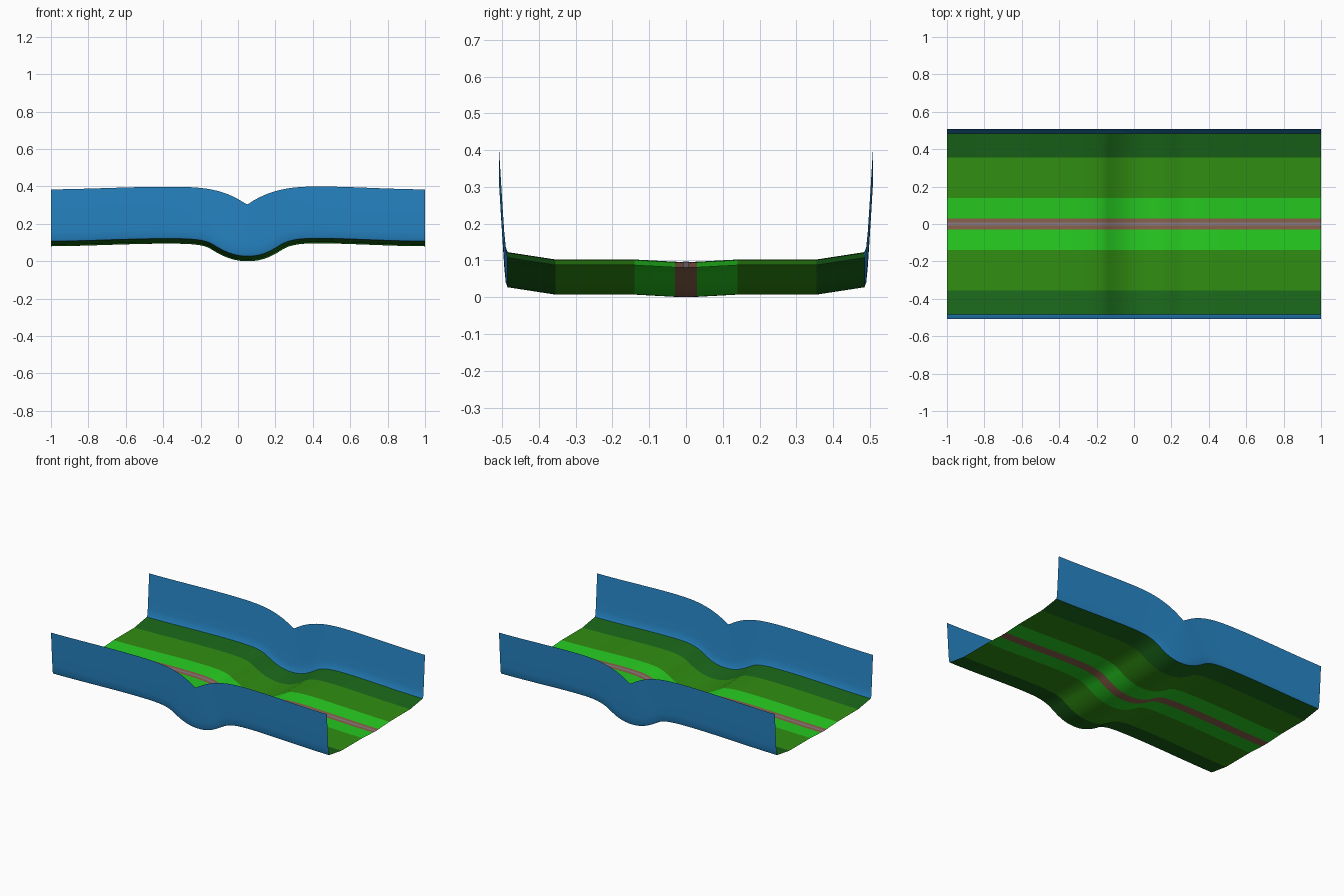
import bpy, bmesh
from mathutils import Vector
from mathutils.geometry import interpolate_bezier

if "Cube" in bpy.data.objects:
    bpy.data.objects.remove(bpy.data.objects["Cube"])

# Rail of the road in the x-z plane: each span is four bezier points
SPANS = [
    [(-1, .080), (-.8, .081), (-.56, .095), (-.36, .094)],
    [(-.36, .094), (-.25, .0935), (-.19, .09), (-.15, .068)],
    [(-.15, .068), (-.09, .030), (-.03, .0), (.05, .0)],
    [(.05, .0), (.13, .0), (.18, .025), (.24, .064)],
    [(.24, .064), (.29, .093), (.35, .0955), (.44, .0955)],
    [(.44, .0955), (.6, .095), (.8, .081), (1, .080)],
]
rail = []
for s in SPANS:
    pts = interpolate_bezier(*[Vector((x, 0, z)) for x, z in s], 17)
    rail += pts if not rail else pts[1:]


def frames():
    """Rail points paired with their upward normals."""
    out = []
    for i, p in enumerate(rail):
        if i in (0, len(rail) - 1):
            n = Vector((0, 0, 1))
        else:
            t = (rail[i + 1] - rail[i - 1]).normalized()
            n = Vector((-t.z, 0, t.x))
        out.append((p, n))
    return out


FRAMES = frames()


def material(name, rgb):
    m = bpy.data.materials.new(name)
    m.diffuse_color = (*rgb, 1)
    m.use_nodes = True
    m.node_tree.nodes["Principled BSDF"].inputs["Base Color"].default_value = m.diffuse_color
    return m


def sweep(name, profile, mat):
    """Sheet made by carrying a (y, height) profile along the rail."""
    bm = bmesh.new()
    rows = [[bm.verts.new(p + n * h + Vector((0, y, 0))) for y, h in profile]
            for p, n in FRAMES]
    for a, b in zip(rows, rows[1:]):
        for j in range(len(profile) - 1):
            f = bm.faces.new((a[j], b[j], b[j + 1], a[j + 1]))
            f.smooth = True
    me = bpy.data.meshes.new(name)
    bm.to_mesh(me)
    bm.free()
    me.materials.append(mat)
    ob = bpy.data.objects.new(name, me)
    bpy.context.collection.objects.link(ob)


def both_sides(name, profile, mat):
    sweep(name + "_back", profile, mat)
    sweep(name + "_front", [(-y, h) for y, h in reversed(profile)], mat)


# Central path and its thin centre line
sweep("dirt_path", [(-.03, .001), (0, 0), (.03, .001)],
      material("brown", (.25, .12, .07)))
sweep("centre_line", [(-.008, .0012), (.008, .0012)],
      material("grey_purple", (.25, .20, .23)))

# Grass strips, from the path outwards
both_sides("inner_grass", [(.03, .001), (.14, .007)],
           material("bright_green", (.02, .6, .015)))
both_sides("middle_grass", [(.14, .007), (.355, .007)],
           material("mid_green", (.03, .27, .006)))
both_sides("outer_bank", [(.355, .007), (.485, .027)],
           material("dark_green", (.01, .13, .01)))

# Tall side walls, curving up from the banks
both_sides("side_wall", [(.485, .027), (.490, .040), (.494, .08), (.498, .14),
                         (.503, .22), (.508, .304)],
           material("blue", (.02, .24, .57)))
